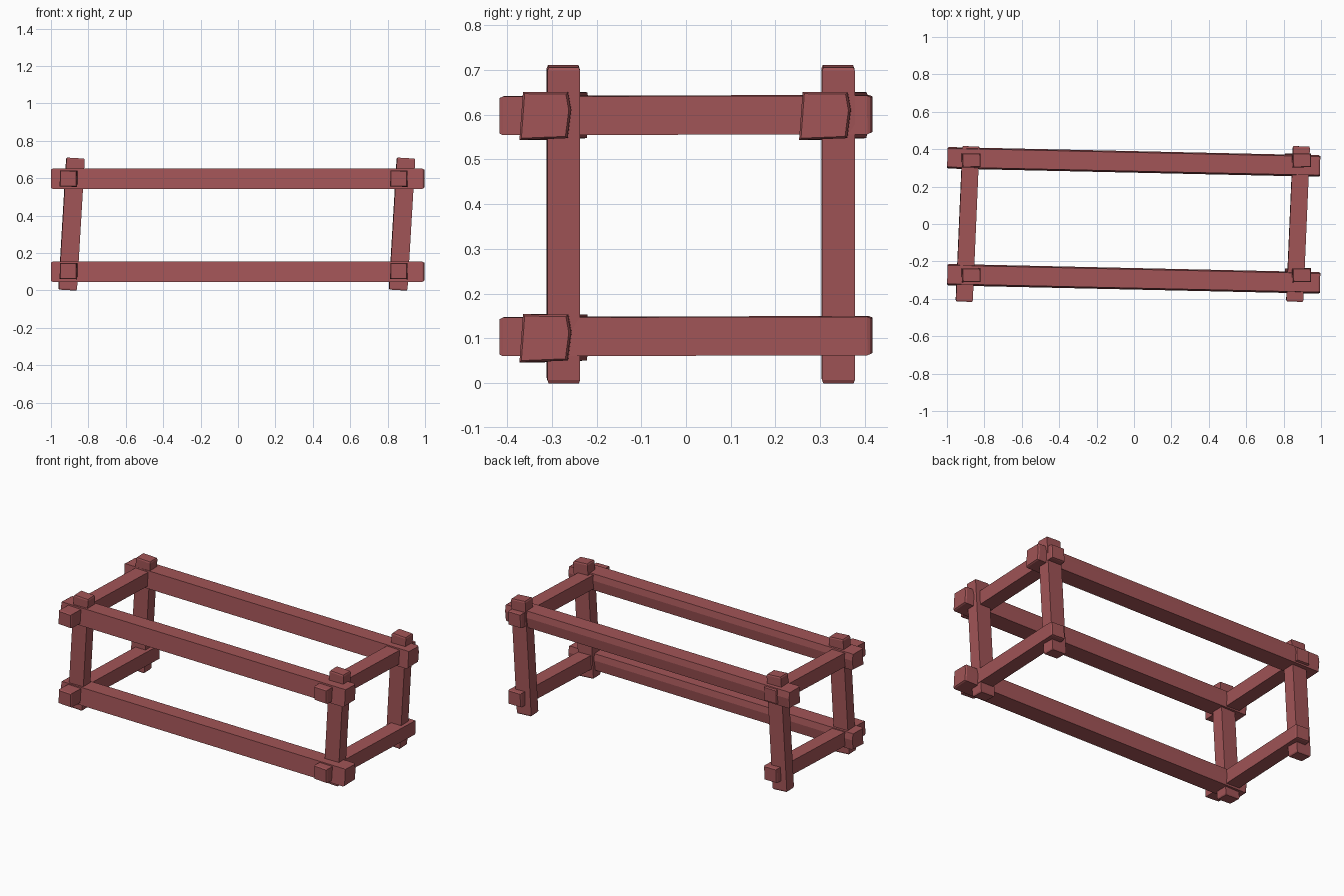
import bpy, bmesh
from mathutils import Vector

cube = bpy.data.objects.get("Cube")
if cube:
    bpy.data.objects.remove(cube, do_unlink=True)

# One red-brown timber colour
wood = bpy.data.materials.new("red_brown_wood")
wood.use_nodes = True
colour = (0.36, 0.09, 0.095, 1)
wood.diffuse_color = colour
wood.node_tree.nodes["Principled BSDF"].inputs["Base Color"].default_value = colour

# Rough-hewn sections, as fractions of half the width and height
HEWN = [(-1, -1), (0.86, -0.92), (1, 0.25), (0.88, 0.98), (-0.86, 1)]
SQUARE = [(-1, -0.95), (0.97, -1), (1, 0.96), (-0.96, 1)]


def beam(name, start, end, width, height, section, up):
    """Timber between two points, with slightly chamfered ends."""
    start, end = Vector(start), Vector(end)
    along = (end - start).normalized()
    side = Vector(up).cross(along).normalized()
    if side.x + side.y < 0:
        side = -side
    top = along.cross(side)
    if top.dot(Vector(up)) < 0:
        top = -top
    bm = bmesh.new()
    rings = []
    for point, scale in ((start, 0.92), (start + along * 0.008, 1),
                         (end - along * 0.008, 1), (end, 0.92)):
        rings.append([bm.verts.new(point + side * u * scale * width / 2
                                   + top * v * scale * height / 2)
                      for u, v in section])
    count = len(section)
    for a, b in zip(rings, rings[1:]):
        for i in range(count):
            j = (i + 1) % count
            bm.faces.new((a[i], a[j], b[j], b[i]))
    bm.faces.new(rings[0])
    bm.faces.new(rings[-1])
    bmesh.ops.recalc_face_normals(bm, faces=bm.faces)
    mesh = bpy.data.meshes.new(name)
    bm.to_mesh(mesh)
    bm.free()
    mesh.materials.append(wood)
    obj = bpy.data.objects.new(name, mesh)
    bpy.context.collection.objects.link(obj)


# Long rails: two at the top, one at the bottom front
for name, y_right, y_left, z in (("top_front_rail", -0.271, -0.315, 0.597),
                                 ("top_back_rail", 0.354, 0.31, 0.597),
                                 ("bottom_front_rail", -0.271, -0.315, 0.1)):
    beam(name, (-0.998, y_right, z), (0.995, y_left, z), 0.115, 0.108, HEWN, (0, 0, 1))

for side_name, x in (("right", -0.89), ("left", 0.877)):
    # Leaning corner posts
    for end_name, y in (("front", -0.274), ("back", 0.34)):
        beam(f"{side_name}_{end_name}_post", (x - 0.021, y, 0.002),
             (x + 0.021, y, 0.708), 0.075, 0.1, SQUARE, (1, 0, 0))
    # Cross rails running front to back
    for level, z in (("top", 0.599), ("bottom", 0.105)):
        beam(f"{side_name}_{level}_cross_rail", (x - 0.018, -0.415, z - 0.001),
             (x + 0.018, 0.415, z + 0.001), 0.092, 0.088, SQUARE, (0, 0, 1))
